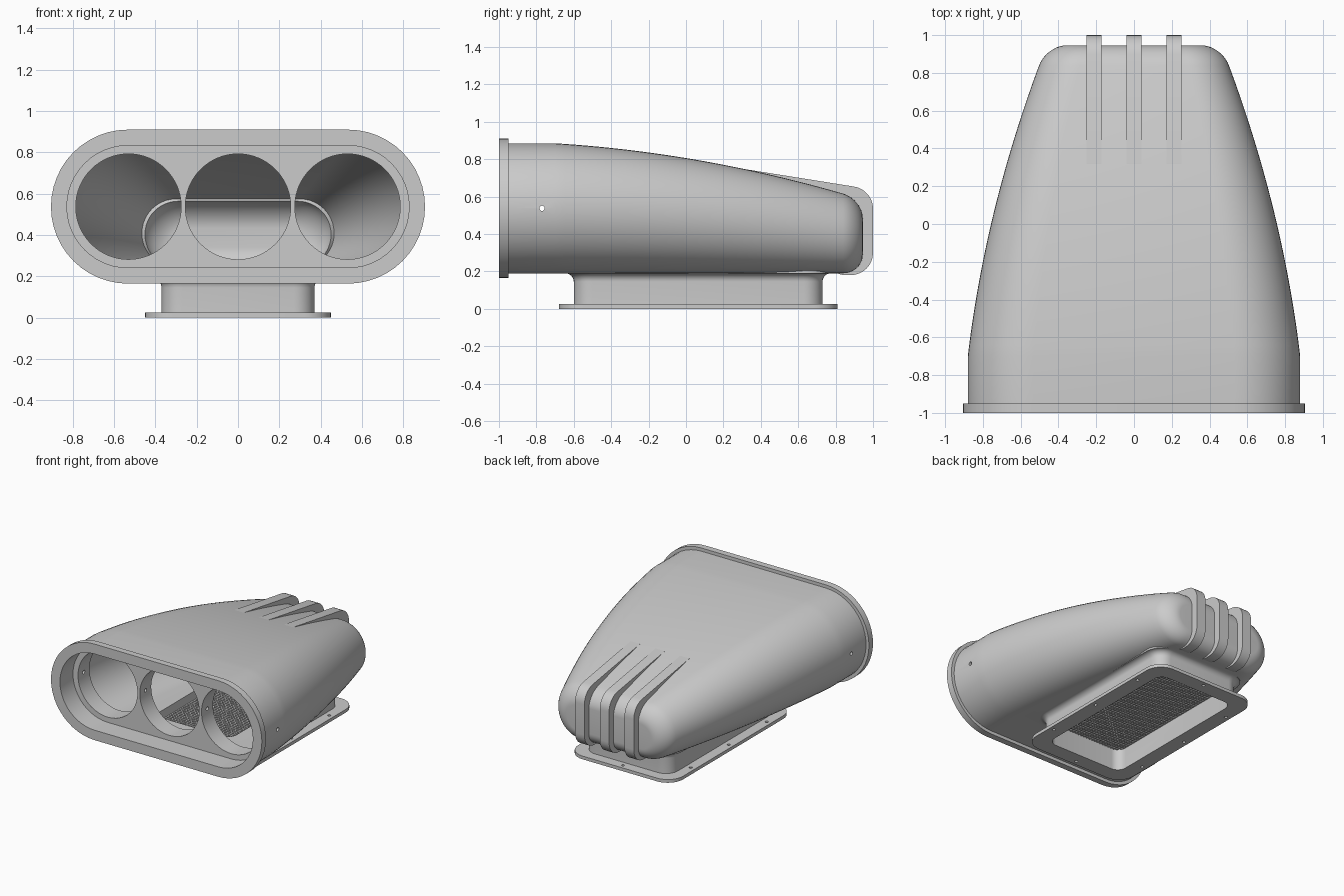
import bpy, bmesh, math
from mathutils import Vector

if "Cube" in bpy.data.objects:
    bpy.data.objects.remove(bpy.data.objects["Cube"])

MID_Z = 0.5375


def rounded_rect(hw, hh, r, n=12):
    pts = []
    for k, (sx, sy) in enumerate([(1, 1), (-1, 1), (-1, -1), (1, -1)]):
        for i in range(n + 1):
            a = math.pi / 2 * (k + i / n)
            pts.append((sx * (hw - r) + r * math.cos(a), sy * (hh - r) + r * math.sin(a)))
    return pts


def make(name, bm):
    bmesh.ops.remove_doubles(bm, verts=bm.verts, dist=1e-5)
    bmesh.ops.recalc_face_normals(bm, faces=bm.faces)
    me = bpy.data.meshes.new(name)
    bm.to_mesh(me)
    bm.free()
    ob = bpy.data.objects.new(name, me)
    bpy.context.collection.objects.link(ob)
    return ob


def loft(name, rings):
    bm = bmesh.new()
    rows = [[bm.verts.new(p) for p in ring] for ring in rings]
    n = len(rows[0])
    for a, b in zip(rows, rows[1:]):
        for i in range(n):
            bm.faces.new((a[i], a[(i + 1) % n], b[(i + 1) % n], b[i]))
    bm.faces.new(rows[0])
    bm.faces.new(rows[-1])
    return make(name, bm)


def stadium(y, hw, bottom, top):
    hh, c = (top - bottom) / 2, (top + bottom) / 2
    return [(x, y, c + z) for x, z in rounded_rect(hw, hh, hh)]


def slab(z, hw, hl, r, cy=0.065):
    return [(x, cy + y, z) for x, y in rounded_rect(hw, hl, r, 8)]


def cylinder(name, r, p, q):
    p, q = Vector(p), Vector(q)
    d = q - p
    u = d.orthogonal().normalized()
    v = d.normalized().cross(u)
    n = 64 if r > 0.1 else 16
    circ = [u * r * math.cos(2 * math.pi * i / n) + v * r * math.sin(2 * math.pi * i / n)
            for i in range(n)]
    return loft(name, [[p + c for c in circ], [q + c for c in circ]])


def boolean(ob, other, op, remove=True):
    m = ob.modifiers.new("bool", 'BOOLEAN')
    m.operation, m.object, m.solver = op, other, 'EXACT'
    bpy.context.view_layer.objects.active = ob
    bpy.ops.object.modifier_apply(modifier=m.name)
    if remove:
        bpy.data.objects.remove(other)


def smooth(ob):
    bpy.ops.object.select_all(action='DESELECT')
    ob.select_set(True)
    bpy.context.view_layer.objects.active = ob
    bpy.ops.object.shade_smooth_by_angle(angle=math.radians(30))


# scoop cross-section along its length, with an inset for the inner skin
def section(y, d, inset):
    t = max(0.0, (y + 0.7) / 1.56)
    hw = 0.88 - 0.385 * (0.48 * t + 0.52 * t * t)
    top = 0.885 - 0.275 * (0.35 * t + 0.65 * t * t)
    e = d + inset
    return stadium(y - (inset if d or y > 0.8 else 0), hw - e, 0.19 + e, top - e)


def shell(inset, start):
    rings = [section(start, 0, inset)]
    rings += [section(-0.7 + 1.5 * i / 26, 0, inset) for i in range(27)]
    for i in range(11):
        a = math.pi / 2 * i / 10
        rings.append(section(0.84 + 0.105 * math.sin(a), 0.1 * (1 - math.cos(a)), inset))
    return rings


# scoop body with front lip
lip = [stadium(y, 0.905, 0.165, 0.91) for y in (-1, -0.95)]
body = loft("scoop_body", lip + shell(0, -0.95))

# neck with base flange and flared top
rings = [slab(0, 0.45, 0.745, 0.13), slab(0.025, 0.45, 0.745, 0.13), slab(0.025, 0.37, 0.665, 0.1)]
for i in range(9):
    a = math.pi / 2 * i / 8
    o = 0.045 * (1 - math.cos(a))
    rings.append(slab(0.145 + 0.045 * math.sin(a), 0.37 + o, 0.665 + o, 0.1 + o))
rings.append(slab(0.222, 0.415, 0.71, 0.145))
boolean(body, loft("neck", rings), 'UNION')

# hollow out body and neck
boolean(body, loft("hollow", shell(0.052, -1.1)), 'DIFFERENCE')
boolean(body, loft("tunnel", [slab(-0.1, 0.33, 0.625, 0.07), slab(0.3, 0.33, 0.625, 0.07)]),
        'DIFFERENCE')

# flange screw holes
holes = [(s * 0.412, y) for s in (-1, 1) for y in (-0.4, 0.065, 0.53)] + [(0, -0.642), (0, 0.772)]
for x, y in holes:
    boolean(body, cylinder("screw_hole", 0.012, (x, y, -0.1), (x, y, 0.08)), 'DIFFERENCE')

# front plate with three round ports
plate = loft("port_plate", [stadium(y, 0.832, 0.238, 0.837) for y in (-0.84, -0.7)])
for x in (-0.53, 0, 0.53):
    boolean(plate, cylinder("port", 0.255, (x, -1.2, MID_Z), (x, -0.5, MID_Z)), 'DIFFERENCE')

# cross-drilled fixing hole
drill = cylinder("drill", 0.014, (-1.2, -0.77, MID_Z), (1.2, -0.77, MID_Z))
boolean(body, drill, 'DIFFERENCE', False)
boolean(plate, drill, 'DIFFERENCE')
smooth(body)
smooth(plate)


# rear fins wrapping over the tail
def arc(cy, cz, r, a0, a1, n=8):
    return [(cy + r * math.cos(math.radians(a0 + (a1 - a0) * i / n)),
             cz + r * math.sin(math.radians(a0 + (a1 - a0) * i / n))) for i in range(n + 1)]


profile = [(0.22, 0.755), (0.32, 0.746)] + arc(0.88, 0.535, 0.12, 82, 0)
profile += arc(0.88, 0.3, 0.12, 0, -90) + [(0.84, 0.18), (0.79, 0.195), (0.79, 0.22)]
profile += [(0.86, 0.24), (0.91, 0.31), (0.91, 0.51), (0.85, 0.585), (0.22, 0.735)]
for name, x in (("left_fin", -0.212), ("middle_fin", 0), ("right_fin", 0.212)):
    smooth(loft(name, [[(x + s * 0.04, y, z) for y, z in profile] for s in (-1, 1)]))

# wire screen across the neck
bm = bmesh.new()


def bar(cx, cy, lx, ly):
    vs = bmesh.ops.create_cube(bm, size=1)["verts"]
    for v in vs:
        v.co = (cx + v.co.x * lx, cy + v.co.y * ly, 0.17 + v.co.z * 0.01)


for i in range(27):
    bar(-0.325 + 0.025 * i, 0.065, 0.01, 1.26)
for i in range(50):
    bar(0, -0.5475 + 0.025 * i, 0.67, 0.01)
make("wire_screen", bm)
